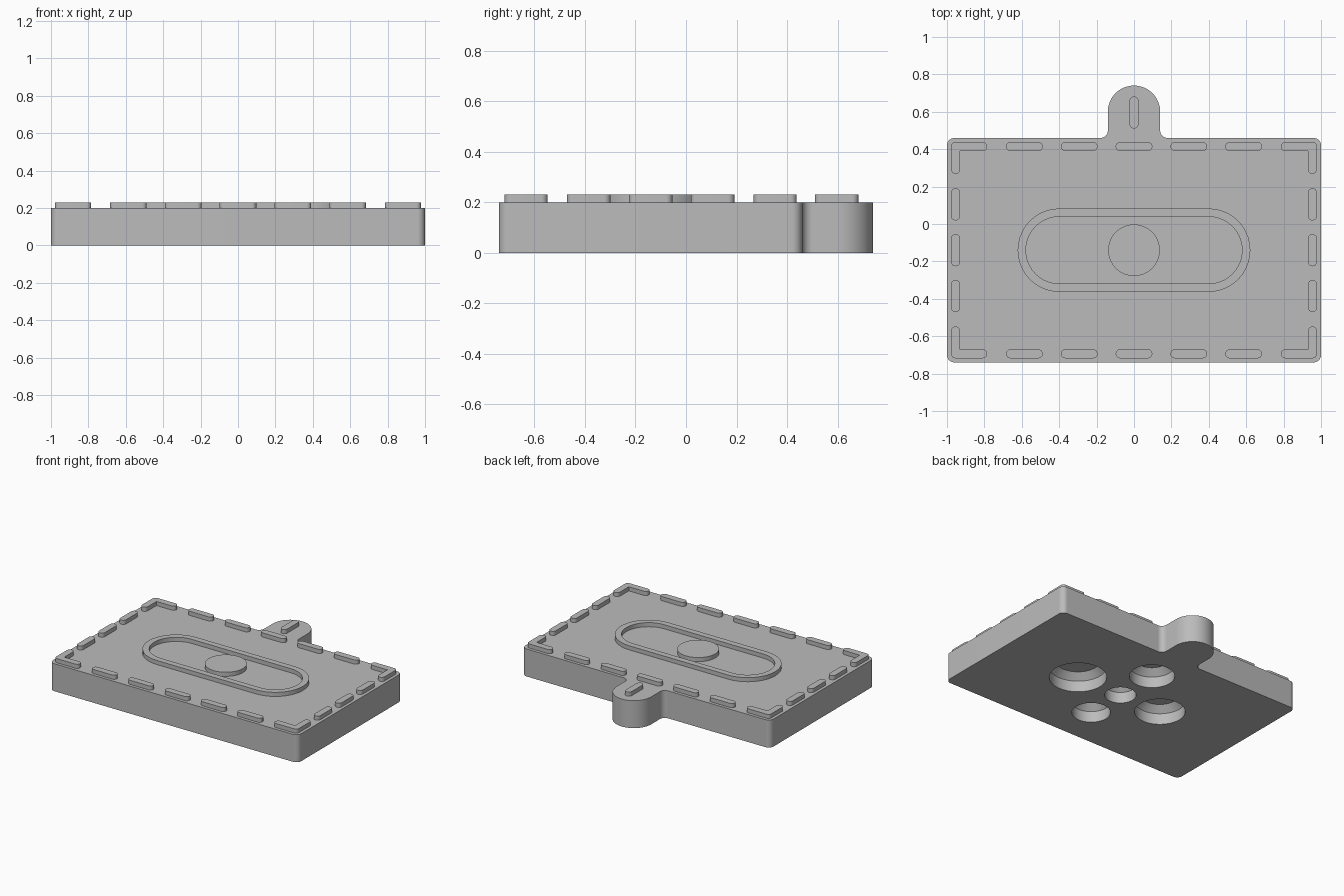
import bpy, bmesh, math
from mathutils import Vector

cube = bpy.data.objects.get("Cube")
if cube:
    bpy.data.objects.remove(cube, do_unlink=True)

PLATE_TOP, RELIEF_TOP = 0.2, 0.23
SINK = 0.01          # relief reaches slightly into the plate
MID_Y = -0.14        # centre of the rectangular plate

grey = bpy.data.materials.new("plain_grey")
grey.use_nodes = True
grey.diffuse_color = (0.5, 0.5, 0.5, 1)
grey.node_tree.nodes["Principled BSDF"].inputs["Base Color"].default_value = (0.5, 0.5, 0.5, 1)


def rounded(corners, steps=10):
    """Counter-clockwise outline from (x, y, radius) corners, convex or concave."""
    points = []
    for i, (x, y, r) in enumerate(corners):
        p = Vector((x, y))
        if r == 0:
            points.append(p)
            continue
        a = (Vector(corners[i - 1][:2]) - p).normalized()
        b = (Vector(corners[(i + 1) % len(corners)][:2]) - p).normalized()
        half = a.angle(b) / 2
        centre = p + (a + b).normalized() * (r / math.sin(half))
        start = p + a * (r / math.tan(half)) - centre
        end = p + b * (r / math.tan(half)) - centre
        turn = math.atan2(start.x * end.y - start.y * end.x, start.dot(end))
        for k in range(steps + 1):
            t = turn * k / steps
            q = centre + Vector((start.x * math.cos(t) - start.y * math.sin(t),
                                 start.x * math.sin(t) + start.y * math.cos(t)))
            if not points or (q - points[-1]).length > 1e-5:
                points.append(q)
    if (points[0] - points[-1]).length < 1e-5:
        points.pop()
    return points


def box_outline(cx, cy, hx, hy, r):
    return rounded([(cx - hx, cy - hy, r), (cx + hx, cy - hy, r),
                    (cx + hx, cy + hy, r), (cx - hx, cy + hy, r)])


def finish(name, bm):
    bmesh.ops.recalc_face_normals(bm, faces=bm.faces)
    mesh = bpy.data.meshes.new(name)
    bm.to_mesh(mesh)
    bm.free()
    mesh.materials.append(grey)
    obj = bpy.data.objects.new(name, mesh)
    bpy.context.collection.objects.link(obj)
    return obj


def smooth(obj):
    bpy.ops.object.select_all(action='DESELECT')
    obj.select_set(True)
    bpy.context.view_layer.objects.active = obj
    bpy.ops.object.shade_smooth_by_angle(angle=math.radians(30))


def loft(bm, loops, cap=True):
    """Skin a list of (points, z) loops; closes on itself when not capped."""
    rows = [[bm.verts.new((p.x, p.y, z)) for p in pts] for pts, z in loops]
    pairs = list(zip(rows, rows[1:]))
    if cap:
        bm.faces.new(rows[0])
        bm.faces.new(rows[-1])
    else:
        pairs.append((rows[-1], rows[0]))
    for low, high in pairs:
        for i in range(len(low)):
            bm.faces.new((low[i - 1], low[i], high[i], high[i - 1]))


def relief(name, outline):
    bm = bmesh.new()
    loft(bm, [(outline, PLATE_TOP - SINK), (outline, RELIEF_TOP)])
    smooth(finish(name, bm))


def circle(cx, cy, r, n=64):
    return [Vector((cx + r * math.cos(math.tau * i / n),
                    cy + r * math.sin(math.tau * i / n))) for i in range(n)]


# Plate with the rounded hanging tab
bm = bmesh.new()
outline = rounded([(-1, -0.74, 0.04), (1, -0.74, 0.04), (1, 0.46, 0.04),
                   (0.14, 0.46, 0.04), (0.14, 0.74, 0.14), (-0.14, 0.74, 0.14),
                   (-0.14, 0.46, 0.04), (-1, 0.46, 0.04)], 16)
loft(bm, [(outline, 0), (outline, PLATE_TOP)])
plate = finish("plate", bm)

# Five pockets of different sizes in the underside, each with a tapered end
bm = bmesh.new()
for dx, dy, r in [(0, 0, 0.104), (0.365, 0, 0.19), (-0.34, 0, 0.167),
                  (0, 0.325, 0.15), (0, -0.3, 0.127)]:
    rim = circle(dx, MID_Y + dy, r)
    tip = circle(dx, MID_Y + dy, r - 0.045)
    loft(bm, [(rim, -0.05), (rim, 0.08), (tip, 0.125)])
cutter = finish("pocket_cutter", bm)
cutter.hide_render = True
cut = plate.modifiers.new("pockets", 'BOOLEAN')
cut.operation = 'DIFFERENCE'
cut.solver = 'EXACT'
cut.object = cutter
bpy.context.view_layer.objects.active = plate
bpy.ops.object.modifier_apply(modifier=cut.name)
bpy.data.objects.remove(cutter, do_unlink=True)
smooth(plate)

# Dashes along the long and short edges
for side, label in ((1, "back"), (-1, "front")):
    for i in range(-2, 3):
        relief(f"{label}_dash", box_outline(i * 0.293, MID_Y + side * 0.554, 0.098, 0.024, 0.0239))
for side, label in ((1, "left"), (-1, "right")):
    for i in range(-1, 2):
        relief(f"{label}_dash", box_outline(side * 0.954, MID_Y + i * 0.245, 0.024, 0.086, 0.0239))

# L-shaped corner dashes
for sx in (1, -1):
    for sy in (1, -1):
        shape = [(0.978, 0.578, 0.024), (0.785, 0.578, 0.0239), (0.785, 0.53, 0.0239),
                 (0.93, 0.53, 0), (0.93, 0.408, 0.0239), (0.978, 0.408, 0.0239)]
        relief("corner_dash", rounded([(x * sx, MID_Y + y * sy, r) for x, y, r in shape]))

# Dash on the tab
relief("tab_dash", box_outline(0, 0.596, 0.024, 0.086, 0.0239))

# Long oval ring and central disc
outer = box_outline(0, MID_Y, 0.622, 0.223, 0.2229)
inner = box_outline(0, MID_Y, 0.578, 0.179, 0.1789)
bm = bmesh.new()
low = PLATE_TOP - SINK
loft(bm, [(outer, low), (outer, RELIEF_TOP), (inner, RELIEF_TOP), (inner, low)], cap=False)
smooth(finish("oval_ring", bm))
relief("centre_disc", circle(0, MID_Y, 0.138))
